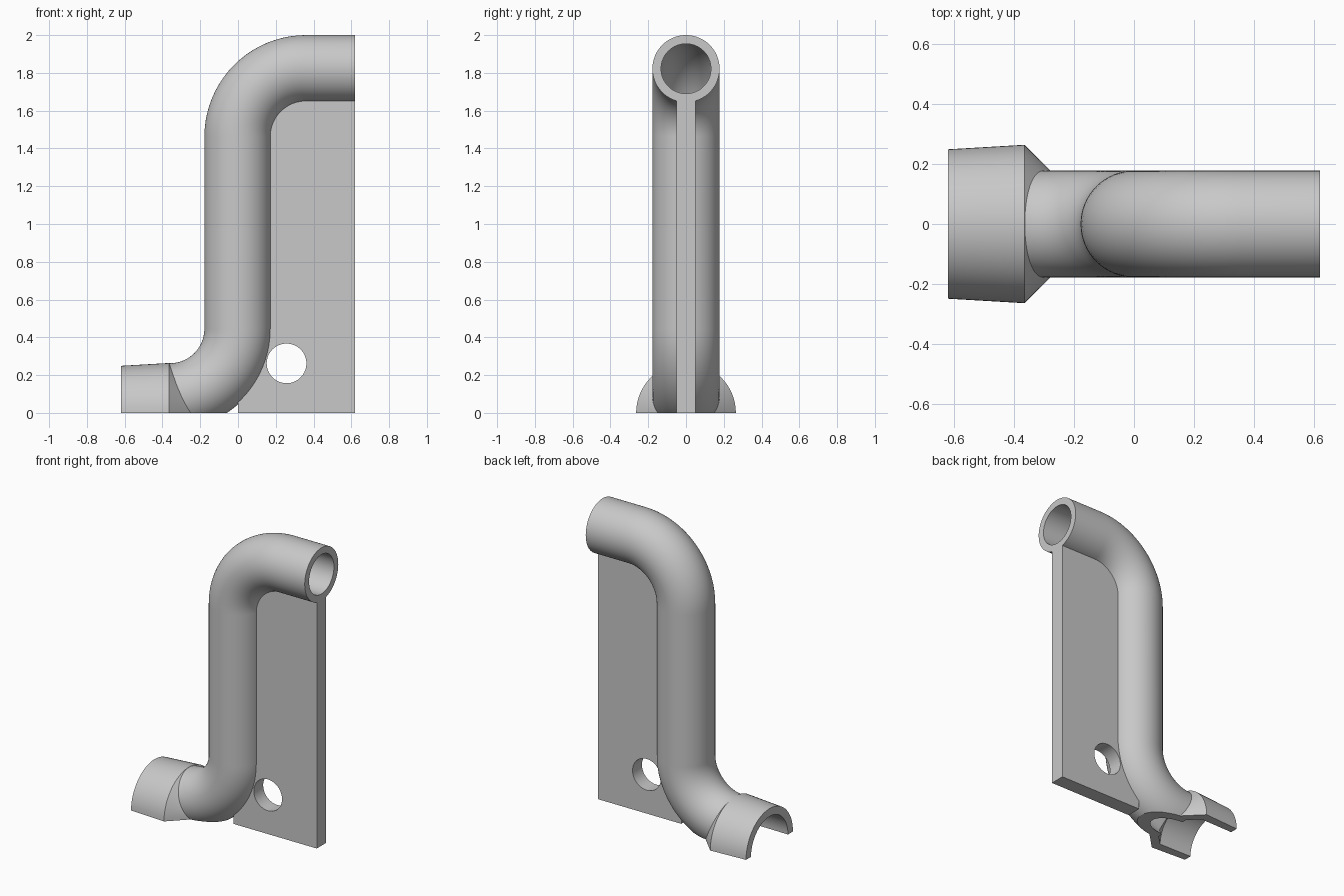
import bpy, bmesh, math
from mathutils import Matrix

cube = bpy.data.objects.get("Cube")
if cube:
    bpy.data.objects.remove(cube, do_unlink=True)

grey = bpy.data.materials.new("light grey")
grey.use_nodes = True
COLOUR = (0.58, 0.58, 0.58, 1)
grey.diffuse_color = COLOUR
grey.node_tree.nodes["Principled BSDF"].inputs["Base Color"].default_value = COLOUR

SIDES = 64
END = 0.62       # open end of the pipe
BEND = 0.36      # centre-line radius of both bends
LOW, HIGH = 0.085, 1.822   # heights of the two pipe axes


def finish(name, bm):
    bmesh.ops.recalc_face_normals(bm, faces=bm.faces)
    mesh = bpy.data.meshes.new(name)
    bm.to_mesh(mesh)
    bm.free()
    mesh.materials.append(grey)
    obj = bpy.data.objects.new(name, mesh)
    bpy.context.collection.objects.link(obj)
    return obj


def loft(name, rings):
    """Closed solid through circles given as (x, z, heading, radius)."""
    bm = bmesh.new()
    loops = []
    for x, z, a, r in rings:
        loop = []
        for i in range(SIDES):
            t = 2 * math.pi * i / SIDES
            up = r * math.cos(t)
            loop.append(bm.verts.new((x - up * math.sin(a), r * math.sin(t), z + up * math.cos(a))))
        loops.append(loop)
    for p, q in zip(loops, loops[1:]):
        for i in range(SIDES):
            j = (i + 1) % SIDES
            bm.faces.new((p[i], p[j], q[j], q[i]))
    bm.faces.new(loops[0])
    bm.faces.new(loops[-1])
    return finish(name, bm)


def pipe(name, radius, end, steps=20):
    angles = [math.pi / 2 * i / steps for i in range(steps + 1)]
    rings = [(-0.37, LOW, 0, radius)]
    rings += [(-BEND + BEND * math.sin(a), LOW + BEND * (1 - math.cos(a)), a, radius) for a in angles]
    rings += [(BEND - BEND * math.sin(a), HIGH - BEND * (1 - math.cos(a)), a, radius) for a in reversed(angles)]
    rings.append((end, HIGH, 0, radius))
    return loft(name, rings)


def box(name, x0, x1, y, z0, z1):
    bm = bmesh.new()
    bmesh.ops.create_cube(bm, size=1)
    bmesh.ops.scale(bm, vec=(x1 - x0, 2 * y, z1 - z0), verts=bm.verts)
    bmesh.ops.translate(bm, vec=((x0 + x1) / 2, 0, (z0 + z1) / 2), verts=bm.verts)
    return finish(name, bm)


def combine(target, other, operation):
    mod = target.modifiers.new("join", 'BOOLEAN')
    mod.operation, mod.object, mod.solver = operation, other, 'EXACT'
    bpy.context.view_layer.objects.active = target
    bpy.ops.object.modifier_apply(modifier=mod.name)
    bpy.data.objects.remove(other, do_unlink=True)


# Outer shell: bent pipe, flared collar and web plate
bent_pipe = pipe("bent_pipe", 0.178, END)
collar = loft("collar", [(x, 0, 0, r) for x, r in
                         [(-END, 0.249), (-0.365, 0.264), (-0.235, 0.134)]])
plate = box("web_plate", 0.0, END, 0.05, -0.1, 1.75)

# Bolt hole through the plate
bm = bmesh.new()
bmesh.ops.create_cone(bm, cap_ends=True, segments=SIDES, radius1=0.105, radius2=0.105, depth=0.4,
                      matrix=Matrix.Translation((0.257, 0, 0.262)) @ Matrix.Rotation(math.pi / 2, 4, 'X'))
combine(plate, finish("bolt_hole", bm), 'DIFFERENCE')

combine(bent_pipe, collar, 'UNION')
combine(bent_pipe, plate, 'UNION')

# Hollow interior: pipe bore and collar socket
bore = pipe("bore", 0.132, END + 0.05)
socket = loft("socket", [(x, 0, 0, r) for x, r in
                         [(-END - 0.05, 0.195), (-0.379, 0.2), (-0.31, 0.131)]])
combine(bent_pipe, bore, 'DIFFERENCE')
combine(bent_pipe, socket, 'DIFFERENCE')

# Flat underside
combine(bent_pipe, box("floor_cut", -1, 1, 1, -1, 0), 'DIFFERENCE')

bent_pipe.name = "pipe_elbow_with_web"
bpy.ops.object.select_all(action='DESELECT')
bent_pipe.select_set(True)
bpy.context.view_layer.objects.active = bent_pipe
bpy.ops.object.shade_smooth_by_angle(angle=math.radians(25))
